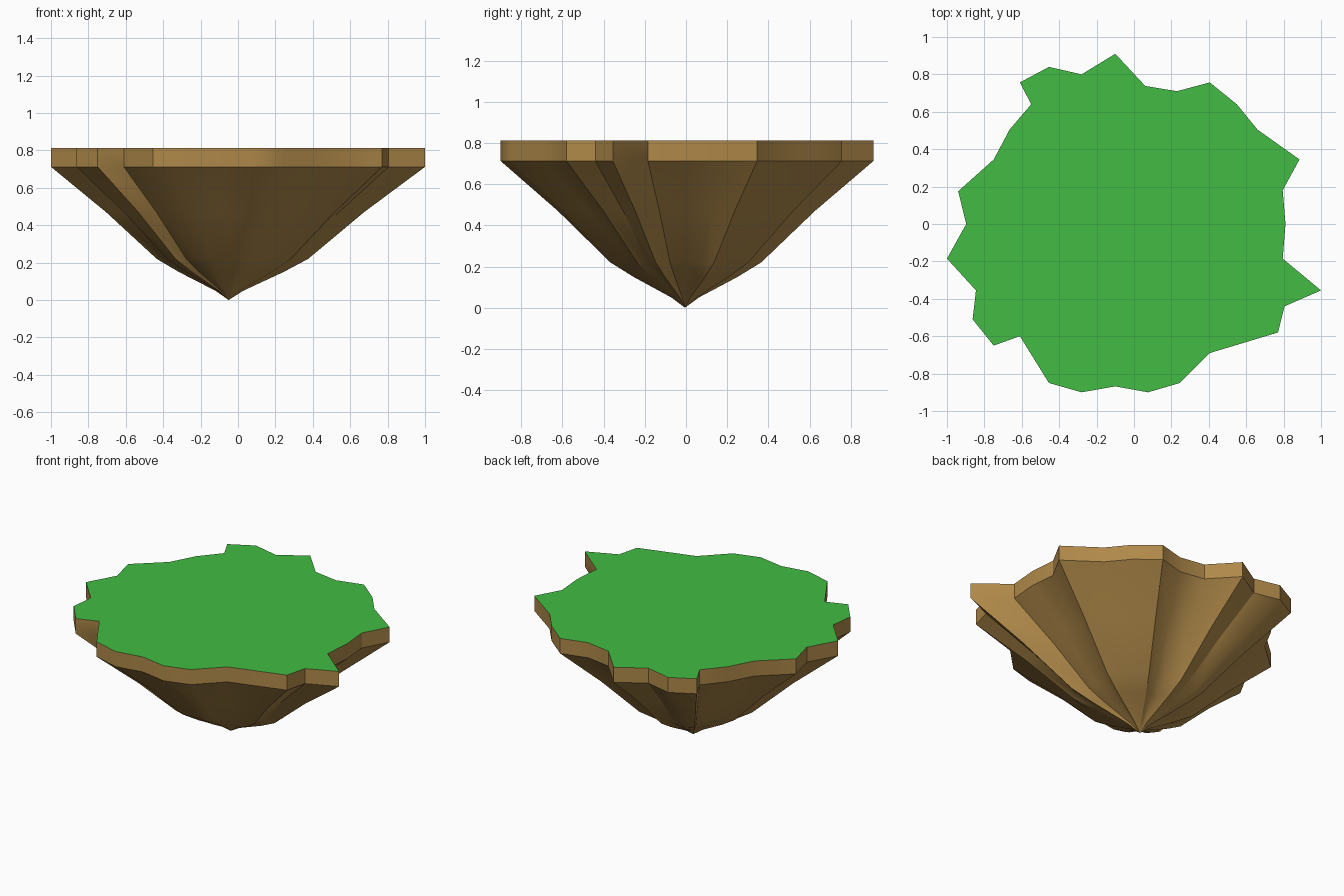
import bpy, bmesh, math

if "Cube" in bpy.data.objects:
    bpy.data.objects.remove(bpy.data.objects["Cube"])

def material(name, color):
    m = bpy.data.materials.new(name)
    m.diffuse_color = (*color, 1)
    m.use_nodes = True
    m.node_tree.nodes["Principled BSDF"].inputs["Base Color"].default_value = m.diffuse_color
    return m

earth = material("earth brown", (0.43, 0.25, 0.067))
grass = material("grass green", (0.054, 0.50, 0.054))

# Ragged coastline, counter-clockwise from the right-hand spike
OUTLINE = [(1, -.355), (.795, -.185), (.81, 0), (.795, .18), (.885, .345), (.66, .505),
           (.55, .64), (.405, .757), (.23, .71), (.06, .738), (-.10, .91), (-.28, .80),
           (-.455, .84), (-.61, .757), (-.55, .64), (-.665, .505), (-.75, .345),
           (-.94, .175), (-.897, 0), (-1, -.185), (-.845, -.355), (-.863, -.51),
           (-.75, -.65), (-.61, -.60), (-.455, -.85), (-.28, -.90), (-.10, -.868),
           (.075, -.90), (.245, -.85), (.405, -.69), (.77, -.58), (.805, -.44)]
# Height and outline scale from the rim down to the tip
RINGS = [(.813, 1), (.712, 1), (.47, .69), (.22, .405), (.15, .28), (.05, .075)]
TIP = (-.05, -.005)

bm = bmesh.new()
rings = [[bm.verts.new((TIP[0] + (x - TIP[0]) * s, TIP[1] + (y - TIP[1]) * s, z))
          for x, y in OUTLINE] for z, s in RINGS]
n = len(OUTLINE)

# Grass top
bm.faces.new(rings[0]).material_index = 1

# Cliff and tapering rock underside
for upper, lower in zip(rings, rings[1:]):
    for i in range(n):
        j = (i + 1) % n
        bm.faces.new((upper[i], lower[i], lower[j], upper[j]))
tip = bm.verts.new((*TIP, 0))
for i in range(n):
    bm.faces.new((rings[-1][i], tip, rings[-1][(i + 1) % n]))

mesh = bpy.data.meshes.new("floating_island")
bm.to_mesh(mesh)
bm.free()
mesh.materials.append(earth)
mesh.materials.append(grass)
island = bpy.data.objects.new("floating_island", mesh)
bpy.context.collection.objects.link(island)
bpy.context.view_layer.objects.active = island
island.select_set(True)
bpy.ops.object.shade_smooth_by_angle(angle=math.radians(30))
